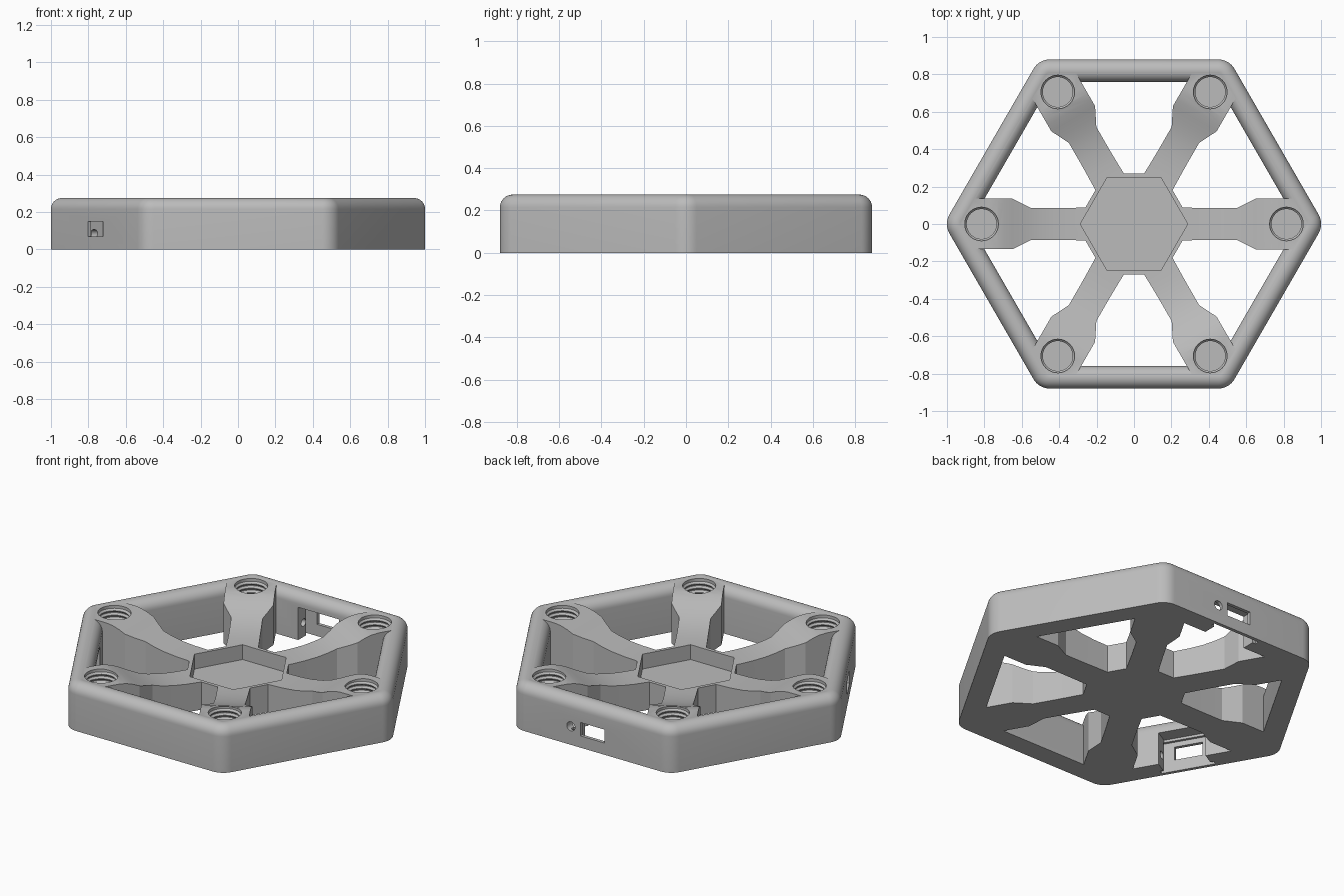
import bpy, bmesh
from math import pi, sin, cos, radians
from mathutils import Matrix, Vector

cube = bpy.data.objects.get("Cube")
if cube:
    bpy.data.objects.remove(cube, do_unlink=True)

HEIGHT, APOTHEM, RIM = 0.275, 0.88, 0.12
ROUND = RIM / 2

grey = bpy.data.materials.new("light_grey")
grey.use_nodes = True
grey.diffuse_color = (0.5, 0.5, 0.5, 1)
grey.node_tree.nodes["Principled BSDF"].inputs["Base Color"].default_value = (0.5, 0.5, 0.5, 1)


def make(name, bm):
    bmesh.ops.recalc_face_normals(bm, faces=bm.faces)
    mesh = bpy.data.meshes.new(name)
    bm.to_mesh(mesh)
    bm.free()
    mesh.materials.append(grey)
    obj = bpy.data.objects.new(name, mesh)
    bpy.context.collection.objects.link(obj)
    return obj


def loft(bm, loops, wrap=False):
    """Skin a row of point loops; wrap joins last to first, otherwise cap the ends."""
    rings = [[bm.verts.new(p) for p in loop] for loop in loops]
    n = len(rings[0])
    for a, b in zip(rings, rings[1:] + rings[:1] if wrap else rings[1:]):
        for i in range(n):
            j = (i + 1) % n
            bm.faces.new((a[i], a[j], b[j], b[i]))
    if not wrap:
        bm.faces.new(rings[0])
        bm.faces.new(rings[-1])


def lathe(bm, profile, sides, matrix=Matrix()):
    loft(bm, [[matrix @ Vector((r * cos(2 * pi * i / sides), r * sin(2 * pi * i / sides), z))
               for i in range(sides)] for r, z in profile])


def box(bm, angle, normal, side, z):
    """Box given by ranges along a wall's normal, its tangent and height."""
    turn = Matrix.Rotation(angle, 4, 'Z')
    loft(bm, [[turn @ Vector((normal[i], side[j], h)) for i, j in ((0, 0), (1, 0), (1, 1), (0, 1))]
              for h in z])


def combine(target, tool, operation):
    mod = target.modifiers.new(operation.lower(), 'BOOLEAN')
    mod.object, mod.operation, mod.solver = tool, operation, 'EXACT'
    graph = bpy.context.evaluated_depsgraph_get()
    mesh = bpy.data.meshes.new_from_object(target.evaluated_get(graph))
    target.modifiers.clear()
    target.data = mesh
    bpy.data.objects.remove(tool, do_unlink=True)


def rounded_hexagon(apothem, z):
    radius = max(0.1 - (APOTHEM - apothem), 0.01)
    reach = (apothem - radius) / cos(pi / 6)
    points = []
    for k in range(6):
        for step in range(9):
            a = k * pi / 3 + radians(-30 + step * 7.5)
            points.append((reach * cos(k * pi / 3) + radius * cos(a),
                           reach * sin(k * pi / 3) + radius * sin(a), z))
    return points


# Outer rim with a fully rounded top
bm = bmesh.new()
section = [(APOTHEM, 0)]
for i in range(17):
    a = pi * i / 16
    section.append((APOTHEM - ROUND + ROUND * cos(a), HEIGHT - ROUND + ROUND * sin(a)))
section.append((APOTHEM - RIM, 0))
loft(bm, [rounded_hexagon(a, z) for a, z in section], wrap=True)
frame = make("hexagonal_frame", bm)

# Hub and six spokes: distance from centre, half width, top height
stations = [(0.26, 0.088, 0.165), (0.35, 0.086, 0.168), (0.43, 0.085, 0.175),
            (0.5, 0.085, 0.188), (0.55, 0.085, 0.202), (0.6, 0.11, 0.219),
            (0.65, 0.135, 0.239), (0.69, 0.135, 0.256), (0.73, 0.135, 0.268),
            (0.77, 0.135, 0.273), (0.86, 0.135, 0.273), (0.93, 0.025, 0.273)]
bm = bmesh.new()
hub_low, hub_high = [], []
for k in range(6):
    turn = Matrix.Rotation(k * pi / 3, 4, 'Z')
    rows = [[bm.verts.new(turn @ Vector(p)) for p in
             ((r, -w, 0), (r, w, 0), (r, w, z), (r, -w, z))] for r, w, z in stations]
    for a, b in zip(rows, rows[1:]):
        for i in range(4):
            j = (i + 1) % 4
            bm.faces.new((a[i], a[j], b[j], b[i]))
    bm.faces.new(rows[-1])
    hub_low += rows[0][:2]
    hub_high += [rows[0][3], rows[0][2]]
bm.faces.new(hub_low)
bm.faces.new(hub_high)
for i in range(1, 12, 2):
    j = (i + 1) % 12
    bm.faces.new((hub_low[i], hub_low[j], hub_high[j], hub_high[i]))
combine(frame, make("spokes", bm), 'UNION')

# Hexagonal pocket in the hub
bm = bmesh.new()
lathe(bm, [(0.287, 0.077), (0.287, 0.4)], 6)
combine(frame, make("hub_pocket", bm), 'DIFFERENCE')

# Threaded sockets at the spoke ends
bm = bmesh.new()
thread = [(0.08, 0.08)]
for i in range(7):
    z = 0.09 + i * 0.026
    thread += [(0.08, z), (0.09, z + 0.01), (0.09, z + 0.014), (0.08, z + 0.024)]
thread = [p for p in thread if p[1] < 0.262] + [(0.09, 0.268), (0.09, 0.35)]
for k in range(6):
    a = k * pi / 3
    lathe(bm, thread, 32, Matrix.Translation((0.815 * cos(a), 0.815 * sin(a), 0)))
combine(frame, make("threaded_sockets", bm), 'DIFFERENCE')

# Connector recesses inside two walls, each with a slot, side holes and a window
back, left_front = pi / 2, radians(210)
for angle in (back, left_front):
    for normal, side, z in (((0.7, 0.845), 0.135, (-0.1, 0.195)),
                            ((0.835, 0.86), 0.155, (-0.1, 0.18)),
                            ((0.8, 1.0), 0.08, (0.07, 0.15))):
        bm = bmesh.new()
        box(bm, angle, normal, (-side, side), z)
        combine(frame, make("connector_cut", bm), 'DIFFERENCE')
    bm = bmesh.new()
    along = Matrix.Rotation(angle, 4, 'Z') @ Matrix.Translation((0.81, 0, 0.085)) \
        @ Matrix.Rotation(pi / 2, 4, 'X')
    lathe(bm, [(0.022, -0.2), (0.022, 0.2)], 20, along)
    combine(frame, make("side_holes", bm), 'DIFFERENCE')

# Small round hole beside the back window
bm = bmesh.new()
across = Matrix.Translation((0.143, 0.81, 0.11)) @ Matrix.Rotation(-pi / 2, 4, 'X')
lathe(bm, [(0.027, 0), (0.027, 0.2)], 24, across)
combine(frame, make("indicator_hole", bm), 'DIFFERENCE')

# Smooth rounded surfaces, keep edges crisp
bpy.ops.object.select_all(action='DESELECT')
frame.select_set(True)
bpy.context.view_layer.objects.active = frame
bpy.ops.object.shade_smooth_by_angle(angle=radians(25))
